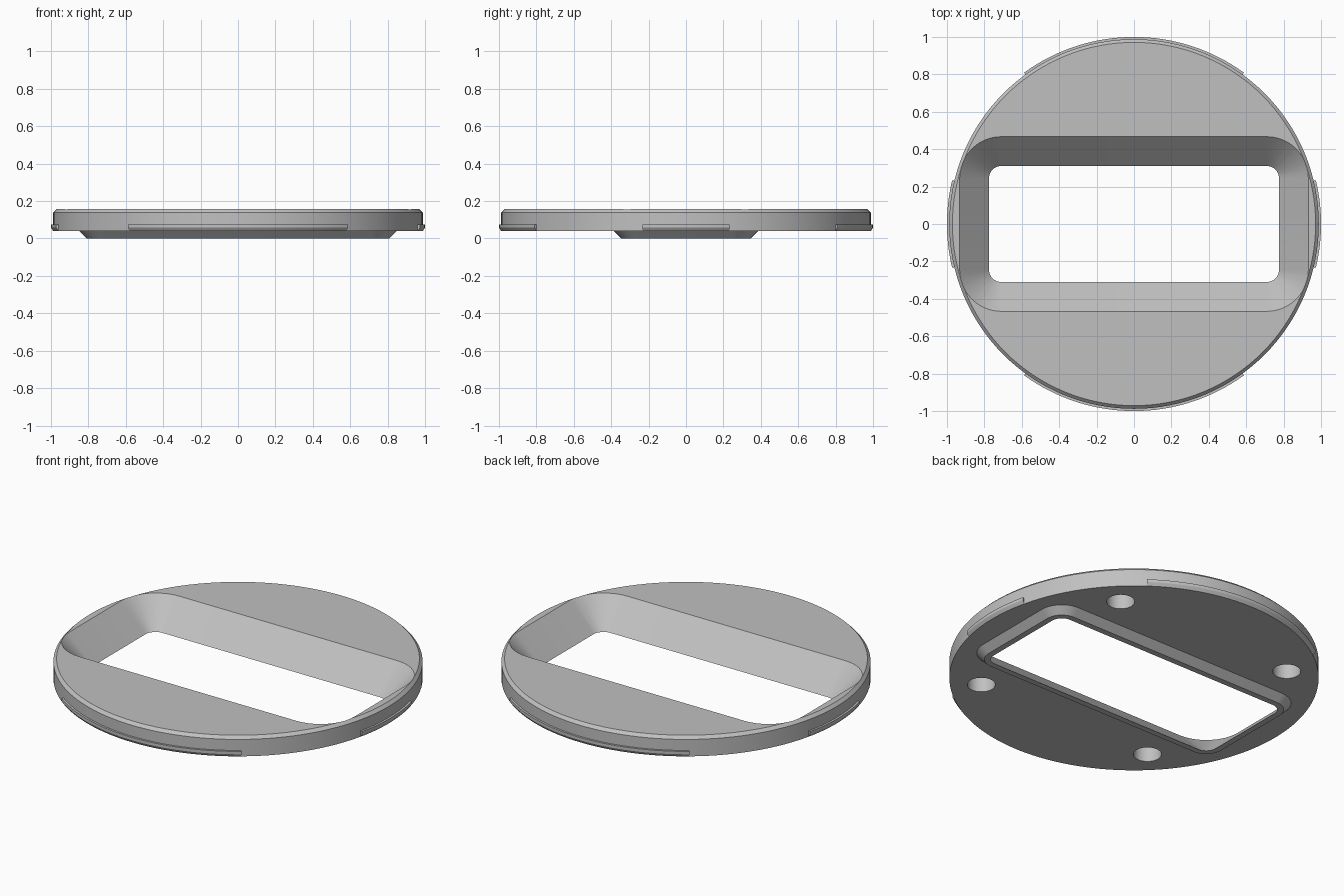
import bpy, bmesh, math
from math import sin, cos, pi, radians

default = bpy.data.objects.get("Cube")
if default:
    bpy.data.objects.remove(default)

BASE, TOP = 0.04, 0.157      # underside and top of the disc
RADIUS, HOLE_POS = 0.988, 0.58

grey = bpy.data.materials.new("light grey")
grey.use_nodes = True
colour = (0.53, 0.53, 0.53, 1)
grey.diffuse_color = colour
grey.node_tree.nodes["Principled BSDF"].inputs["Base Color"].default_value = colour


def loft(name, rings):
    """Closed solid through a list of equally long point rings, bottom to top."""
    bm = bmesh.new()
    loops = [[bm.verts.new(p) for p in ring] for ring in rings]
    n = len(loops[0])
    for a, b in zip(loops, loops[1:]):
        for i in range(n):
            j = (i + 1) % n
            bm.faces.new((a[i], a[j], b[j], b[i]))
    bm.faces.new(loops[0][::-1])
    bm.faces.new(loops[-1])
    bmesh.ops.recalc_face_normals(bm, faces=bm.faces)
    mesh = bpy.data.meshes.new(name)
    bm.to_mesh(mesh)
    bm.free()
    mesh.materials.append(grey)
    obj = bpy.data.objects.new(name, mesh)
    bpy.context.collection.objects.link(obj)
    return obj


def circle(r, z, cx=0, cy=0, n=128):
    return [(cx + r * cos(2 * pi * i / n), cy + r * sin(2 * pi * i / n), z) for i in range(n)]


def rounded_rect(r, z, cx=0.71, cy=0.245, steps=12):
    """Rounded rectangle whose corner arcs of radius r are centred on (cx, cy)."""
    pts = []
    for q, (sx, sy) in enumerate(((1, 1), (-1, 1), (-1, -1), (1, -1))):
        for k in range(steps + 1):
            a = (q + k / steps) * pi / 2
            pts.append((sx * cx + r * cos(a), sy * cy + r * sin(a), z))
    return pts


def tab(name, middle, half):
    """Curved locking ridge on the disc edge, with a sloping underside."""
    profile = [(0.95, BASE), (RADIUS, BASE), (1.0, 0.058), (1.0, 0.075), (0.95, 0.075)]
    steps = 32
    rings = []
    for i in range(steps + 1):
        a = radians(middle - half + 2 * half * i / steps)
        rings.append([(r * cos(a), r * sin(a), z) for r, z in profile])
    return loft(name, rings)


def combine(target, other, operation):
    mod = target.modifiers.new(other.name, 'BOOLEAN')
    mod.operation = operation
    mod.solver = 'EXACT'
    mod.object = other
    bpy.context.view_layer.objects.active = target
    bpy.ops.object.modifier_apply(modifier=mod.name)
    bpy.data.objects.remove(other)


# Disc with a chamfered top edge
disc = loft("disc_plate", [circle(RADIUS, BASE), circle(RADIUS, 0.14), circle(0.971, TOP)])

# Tapered lip around the opening on the underside
combine(disc, loft("lower_lip", [rounded_rect(0.10, 0), rounded_rect(0.16, 0.06)]), 'UNION')

# Opening with 45 degree walls
combine(disc, loft("opening", [rounded_rect(0.045, -0.02), rounded_rect(0.245, 0.18)]), 'DIFFERENCE')

# Blind round sockets in the underside
for sx in (-1, 1):
    for sy in (-1, 1):
        x, y = sx * HOLE_POS, sy * HOLE_POS
        socket = loft("socket", [circle(0.075, 0.0, x, y, 48), circle(0.075, 0.135, x, y, 48)])
        combine(disc, socket, 'DIFFERENCE')

# Locking ridges: long at front and back, short at the sides
parts = [disc]
for name, middle, half in (("left_ridge", 0, 13.5), ("back_ridge", 90, 36),
                           ("right_ridge", 180, 13.5), ("front_ridge", 270, 36)):
    parts.append(tab(name, middle, half))

for obj in parts:
    bpy.ops.object.select_all(action='DESELECT')
    obj.select_set(True)
    bpy.context.view_layer.objects.active = obj
    bpy.ops.object.shade_smooth_by_angle(angle=radians(25))
